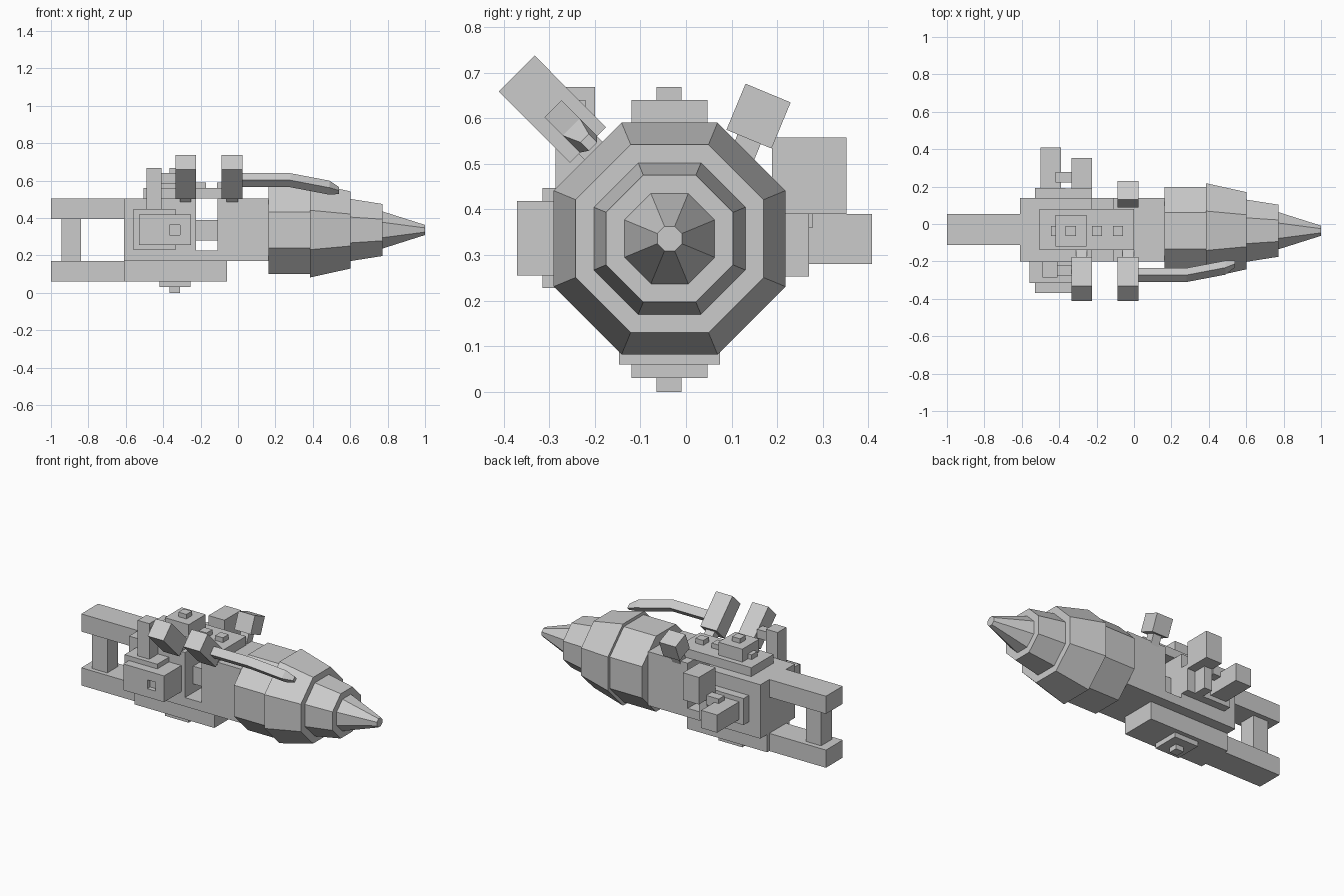
import bpy, bmesh, math
from mathutils import Vector

AXIS_Y, AXIS_Z = -0.036, 0.336


def make(name, verts, faces):
    me = bpy.data.meshes.new(name)
    me.from_pydata(verts, [], faces)
    bm = bmesh.new()
    bm.from_mesh(me)
    bmesh.ops.recalc_face_normals(bm, faces=bm.faces)
    bm.to_mesh(me)
    bm.free()
    ob = bpy.data.objects.new(name, me)
    bpy.context.collection.objects.link(ob)
    return ob


def loft(name, rings):
    """Skin a list of equal-sized vertex rings and cap both ends."""
    n = len(rings[0])
    verts = [v for r in rings for v in r]
    faces = [tuple(range(n)), tuple(range(len(verts) - n, len(verts)))]
    for k in range(len(rings) - 1):
        for i in range(n):
            j = (i + 1) % n
            faces.append((k * n + i, k * n + j, (k + 1) * n + j, (k + 1) * n + i))
    return make(name, verts, faces)


def ring(x, y, z, apothem, n, turn):
    r = apothem / math.cos(math.pi / n)
    return [(x, y + r * math.cos(turn + 2 * math.pi * i / n),
             z + r * math.sin(turn + 2 * math.pi * i / n)) for i in range(n)]


def box(name, x0, x1, y0, y1, z0, z1):
    return loft(name, [[(x, y0, z0), (x, y1, z0), (x, y1, z1), (x, y0, z1)] for x in (x0, x1)])


def tilted_box(name, x0, x1, start, end, width):
    """Box running from start to end in the y-z plane."""
    a, b = Vector(start), Vector(end)
    d = (b - a).normalized()
    s = Vector((-d.y, d.x)) * width / 2
    pts = [a - s, b - s, b + s, a + s]
    return loft(name, [[(x, p.x, p.y) for p in pts] for x in (x0, x1)])


# Stepped eight-sided nose
nose = [(0.163, 0.235), (0.385, 0.235), (0.385, 0.254), (0.602, 0.206), (0.602, 0.166),
        (0.773, 0.139), (0.773, 0.099), (1.0, 0.027)]
loft("nose", [ring(x, AXIS_Y, AXIS_Z, a, 8, math.pi / 8) for x, a in nose])

# Main hull: rear block, front block, neck and floor across the gap
box("rear_hull", -0.61, -0.225, -0.2, 0.14, 0.17, 0.505)
box("front_hull", -0.11, 0.163, -0.2, 0.14, 0.17, 0.505)
box("hull_neck", -0.225, -0.11, -0.12, 0.05, 0.28, 0.39)
box("gap_floor", -0.225, -0.11, -0.2, 0.14, 0.17, 0.225)
box("keel", -0.61, -0.06, -0.147, 0.074, 0.06, 0.17)

# Tail frame
box("tail_rail_top", -1, -0.61, -0.112, 0.053, 0.395, 0.505)
box("tail_rail_bottom", -1, -0.61, -0.112, 0.053, 0.06, 0.17)
box("tail_post", -0.945, -0.84, -0.085, 0.022, 0.17, 0.395)

# Roof plate, stepped hatch and small roof blocks
box("roof_plate", -0.505, 0.0, -0.14, 0.08, 0.505, 0.56)
box("roof_hatch", -0.42, -0.255, -0.12, 0.047, 0.56, 0.64)
box("roof_hatch_knob", -0.365, -0.31, -0.065, -0.01, 0.64, 0.668)
for i, (x0, x1) in enumerate([(-0.445, -0.42), (-0.225, -0.17), (-0.112, -0.058)]):
    box(f"roof_block_{i}", x0, x1, -0.065, -0.01, 0.56, 0.59)

# Stepped hatch under the keel
box("keel_hatch", -0.42, -0.255, -0.12, 0.047, 0.03, 0.06)
box("keel_hatch_knob", -0.365, -0.31, -0.065, -0.01, 0.0, 0.03)

# Two slanted pods on the front side with their pegs
for name, x0, x1 in [("rear", -0.335, -0.225), ("fore", -0.088, 0.025)]:
    tilted_box(f"{name}_pod", x0, x1, (-0.371, 0.698), (-0.215, 0.541), 0.111)
    tilted_box(f"{name}_pod_peg", x0 + 0.026, x1 - 0.026, (-0.225, 0.551), (-0.15, 0.476), 0.056)

# Bent square bar running forward from the fore pod
bar = [(0.02, -0.273, 0.602, 0.0265), (0.28, -0.273, 0.602, 0.0265),
       (0.49, -0.233, 0.562, 0.0265), (0.54, -0.213, 0.547, 0.013)]
loft("bent_bar", [ring(x, y, z, a, 4, 0) for x, y, z, a in bar])

# Single pod on a leg on the back side
tilted_box("back_pod", -0.088, 0.025, (0.18, 0.655), (0.138, 0.554), 0.107)
tilted_box("back_pod_leg", -0.06, -0.004, (0.145, 0.57), (0.1, 0.46), 0.055)

# Upright strut and its link to the rear pod
box("front_strut", -0.49, -0.41, -0.286, -0.2, 0.42, 0.668)
box("front_strut_link", -0.41, -0.335, -0.275, -0.22, 0.585, 0.64)

# Side equipment on the front: plate, box, notched block and connector
box("front_plate", -0.56, -0.335, -0.315, -0.2, 0.228, 0.447)
box("front_box", -0.53, -0.365, -0.37, -0.315, 0.255, 0.418)
box("front_block", -0.31, -0.25, -0.37, -0.2, 0.255, 0.418)
box("front_block_top", -0.365, -0.31, -0.37, -0.2, 0.363, 0.418)
box("front_block_bottom", -0.365, -0.31, -0.37, -0.2, 0.255, 0.308)
box("front_connector", -0.365, -0.31, -0.342, -0.3, 0.308, 0.363)

# Side equipment on the back: plate, jutting box, upper box and links
box("back_plate", -0.53, -0.365, 0.14, 0.192, 0.253, 0.418)
box("back_jutting_box", -0.5, -0.39, 0.19, 0.408, 0.28, 0.39)
box("back_upper_box", -0.335, -0.225, 0.188, 0.352, 0.39, 0.558)
box("back_upper_mount", -0.365, -0.225, 0.14, 0.19, 0.253, 0.418)
box("back_stand", -0.335, -0.28, 0.19, 0.27, 0.253, 0.39)
box("back_link", -0.42, -0.335, 0.222, 0.278, 0.36, 0.418)
